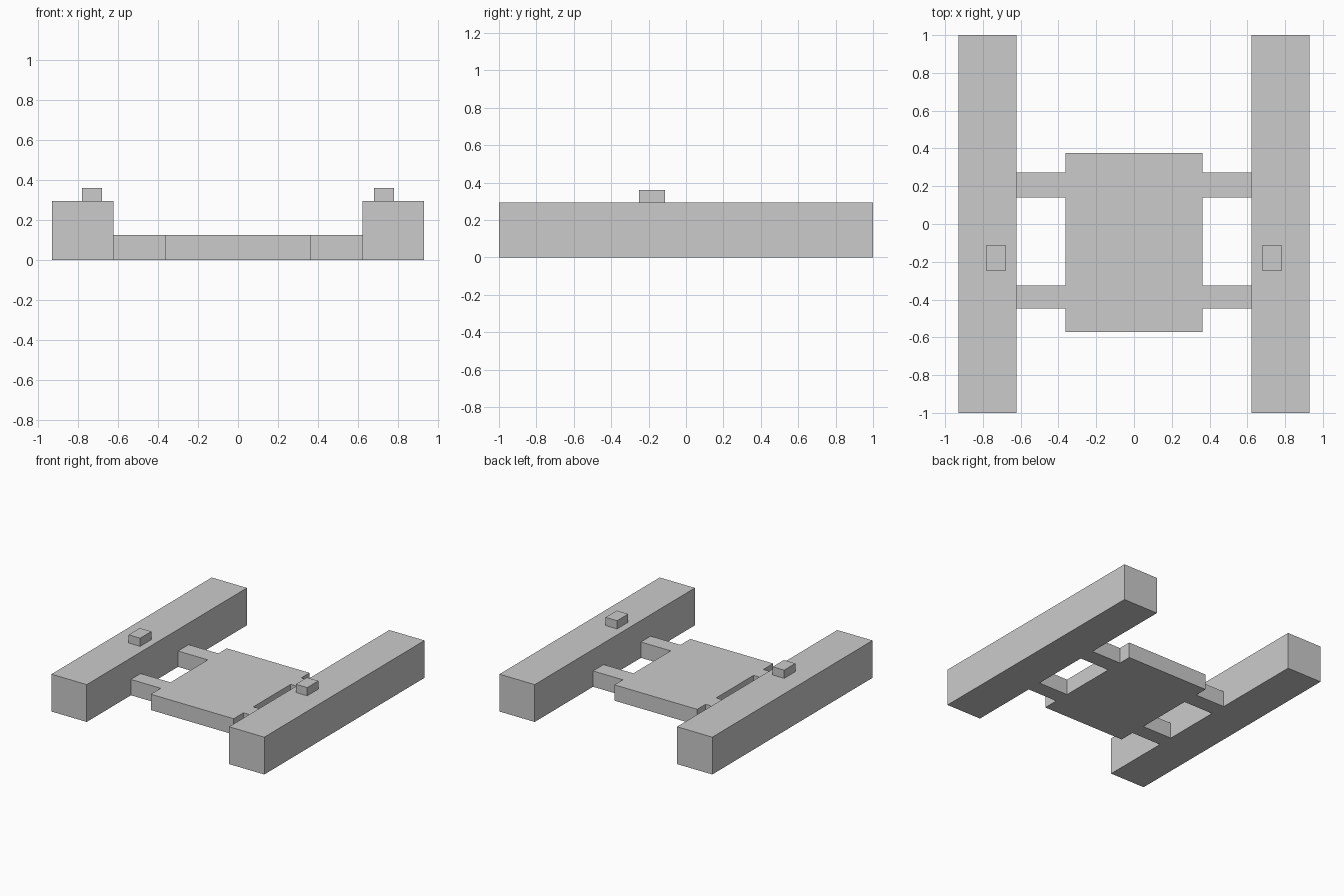
import bpy, bmesh

if "Cube" in bpy.data.objects:
    bpy.data.objects.remove(bpy.data.objects["Cube"])

RAIL_IN, RAIL_OUT, RAIL_TOP = 0.622, 0.93, 0.295
DECK_X, DECK_TOP = 0.362, 0.125


def extrude_outline(name, points, z0, z1):
    bm = bmesh.new()
    face = bm.faces.new([bm.verts.new((x, y, z0)) for x, y in points])
    ext = bmesh.ops.extrude_face_region(bm, geom=[face])
    verts = [g for g in ext["geom"] if isinstance(g, bmesh.types.BMVert)]
    bmesh.ops.translate(bm, vec=(0, 0, z1 - z0), verts=verts)
    bmesh.ops.recalc_face_normals(bm, faces=bm.faces)
    mesh = bpy.data.meshes.new(name)
    bm.to_mesh(mesh)
    bm.free()
    obj = bpy.data.objects.new(name, mesh)
    bpy.context.collection.objects.link(obj)
    return obj


def box(name, x0, x1, y0, y1, z0, z1):
    return extrude_outline(name, [(x0, y0), (x1, y0), (x1, y1), (x0, y1)], z0, z1)


# Long side rails with a small block on top of each
for side, s in (("left", -1), ("right", 1)):
    xs = sorted((s * RAIL_IN, s * RAIL_OUT))
    box(f"{side}_rail", *xs, -1, 1, 0, RAIL_TOP)
    xs = sorted((s * 0.68, s * 0.78))
    box(f"{side}_top_block", *xs, -0.25, -0.111, RAIL_TOP, 0.36)

# Central deck with two connecting arms per side, one continuous outline
half = [(DECK_X, -0.571)]
for y0, y1 in ((-0.448, -0.326), (0.14, 0.272)):
    half += [(DECK_X, y0), (RAIL_IN, y0), (RAIL_IN, y1), (DECK_X, y1)]
half.append((DECK_X, 0.377))
outline = half + [(-x, y) for x, y in reversed(half)]
extrude_outline("deck_with_arms", outline, 0, DECK_TOP)
